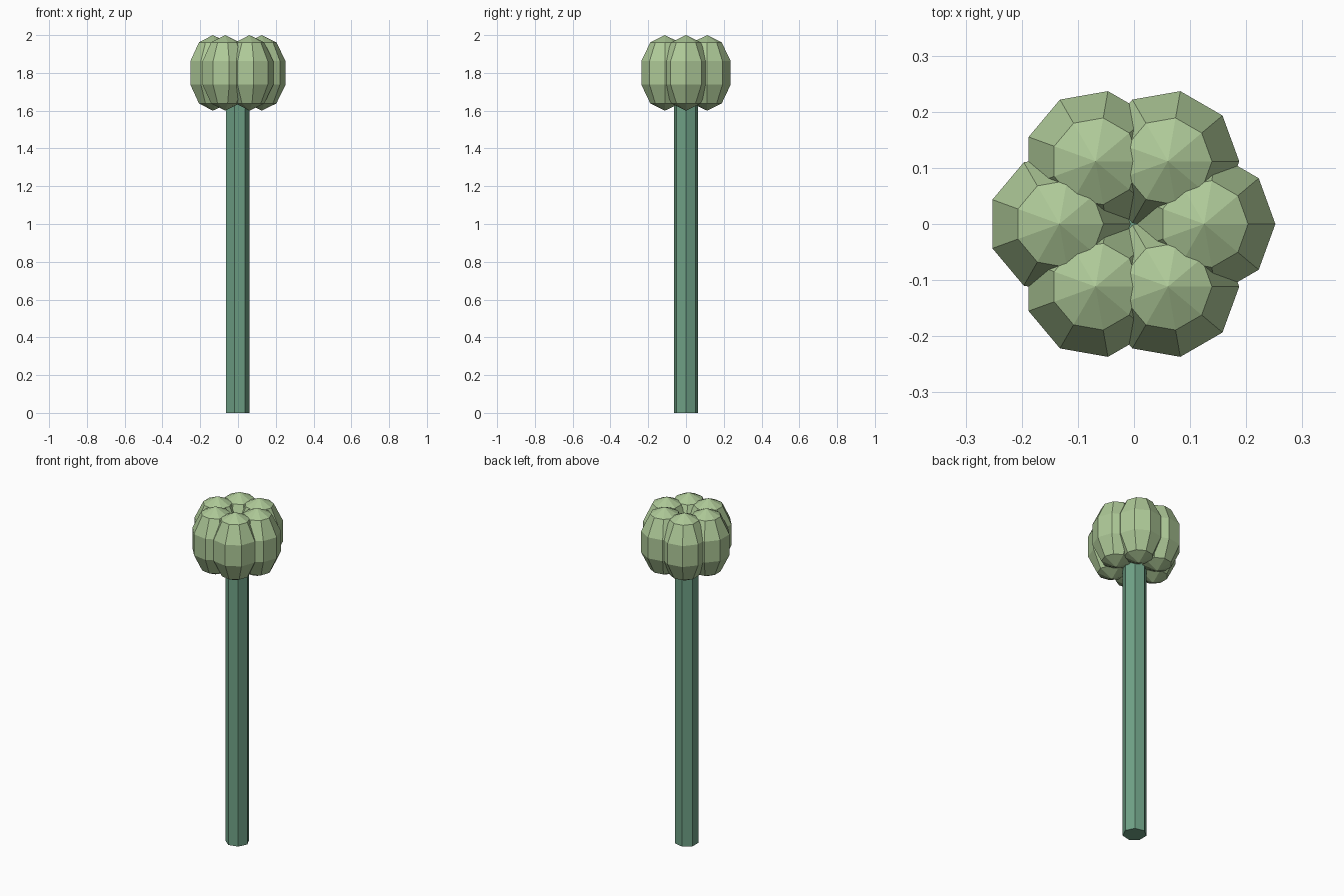
import bpy, bmesh
from math import sin, cos, pi, tau

if "Cube" in bpy.data.objects:
    bpy.data.objects.remove(bpy.data.objects["Cube"])

SHIFT = -0.004  # recentres the odd-sided rings on x = 0


def material(name, color):
    m = bpy.data.materials.new(name)
    m.diffuse_color = color
    m.use_nodes = True
    m.node_tree.nodes["Principled BSDF"].inputs["Base Color"].default_value = m.diffuse_color
    return m


def lathe(name, profile, sides, location, mat):
    """Turn an (r, z) profile, bottom to top, into a flat-faced solid; r = 0 is a pole."""
    bm = bmesh.new()
    rings = []
    for r, z in profile:
        n = sides if r > 0 else 1
        rings.append([bm.verts.new((r * cos(tau * i / sides), r * sin(tau * i / sides), z))
                      for i in range(n)])
    for low, high in zip(rings, rings[1:]):
        for i in range(sides):
            j = (i + 1) % sides
            quad = [low[i % len(low)], low[j % len(low)],
                    high[j % len(high)], high[i % len(high)]]
            bm.faces.new(list(dict.fromkeys(quad)))
    # flat caps where the profile does not close at a pole
    if len(rings[0]) > 1:
        bm.faces.new(rings[0][::-1])
    if len(rings[-1]) > 1:
        bm.faces.new(rings[-1])
    mesh = bpy.data.meshes.new(name)
    bm.to_mesh(mesh)
    bm.free()
    mesh.materials.append(mat)
    ob = bpy.data.objects.new(name, mesh)
    ob.location = location
    bpy.context.collection.objects.link(ob)
    return ob


stem_green = material("stem_green", (0.16, 0.36, 0.24, 1))
bud_green = material("bud_green", (0.42, 0.58, 0.31, 1))

# Seven-sided stem
lathe("stem", [(0.065, 0), (0.065, 1.7)], 7, (SHIFT, 0, 0), stem_green)

# Six stretched nine-sided buds in a ring
bud_profile = [(0.1335 * sin(pi * k / 5) if 0 < k < 5 else 0, -0.2 * cos(pi * k / 5))
               for k in range(6)]
for i in range(6):
    a = tau * i / 6
    lathe(f"bud_{i + 1}", bud_profile, 9,
          (0.129 * cos(a) + SHIFT, 0.129 * sin(a), 1.8), bud_green)
